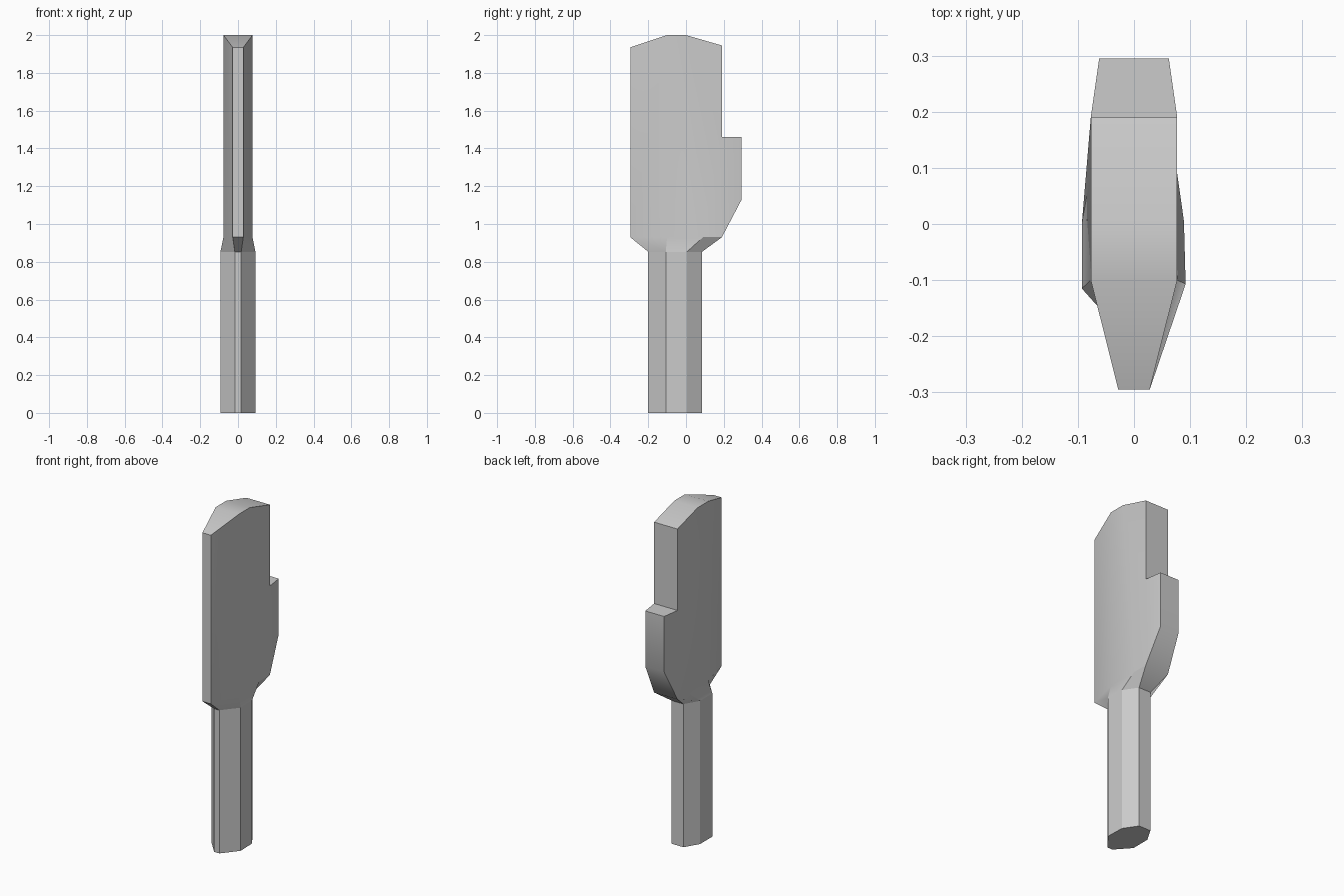
import bpy, bmesh, math

if "Cube" in bpy.data.objects:
    bpy.data.objects.remove(bpy.data.objects["Cube"])

# Handle cross-section (x, y), running round from the front left
SECTION = [(-.017, -.2), (-.093, -.115), (-.093, 0), (-.043, .085),
           (.036, .085), (.089, .005), (.092, -.107), (.017, -.2)]
NECK = 0.853

# Half thickness at each depth position
HALF = {-.295: .028, -.1: .077, 0: .077, .09: .077, .19: .077, .295: .062}

# Blade side panels (y, z) and the outline strip joining both sides
PANELS = [
    [(-.295, .93), (-.1, .93), (-.1, 2), (-.295, 1.935)],
    [(-.1, .93), (.09, .93), (.19, .93), (.19, 1.46), (.19, 1.945), (0, 2), (-.1, 2)],
    [(.19, .93), (.295, 1.13), (.295, 1.46), (.19, 1.46)],
]
OUTLINE = [(.19, .93), (.295, 1.13), (.295, 1.46), (.19, 1.46), (.19, 1.945),
           (0, 2), (-.1, 2), (-.295, 1.935), (-.295, .93)]


def make_object(name, faces):
    """Build a welded, sharp-edged object from lists of face corners."""
    bm = bmesh.new()
    for corners in faces:
        bm.faces.new([bm.verts.new(c) for c in corners])
    bmesh.ops.remove_doubles(bm, verts=bm.verts, dist=1e-4)
    bmesh.ops.recalc_face_normals(bm, faces=bm.faces)
    mesh = bpy.data.meshes.new(name)
    bm.to_mesh(mesh)
    bm.free()
    ob = bpy.data.objects.new(name, mesh)
    bpy.context.collection.objects.link(ob)
    bpy.ops.object.select_all(action='DESELECT')
    ob.select_set(True)
    bpy.context.view_layer.objects.active = ob
    bpy.ops.object.shade_smooth_by_angle(angle=math.radians(30))
    return ob


def side(point, sign):
    y, z = point
    return (sign * HALF[y], y, z)


def bridge(lower, upper):
    n = len(lower)
    return [[lower[i], lower[(i + 1) % n], upper[(i + 1) % n], upper[i]] for i in range(n)]


low = [(x, y, 0) for x, y in SECTION]
neck = [(x, y, NECK) for x, y in SECTION]

# Handle: faceted grip
make_object("handle", bridge(low, neck) + [low, neck])

# Blade: two mirrored sides, rim, and flared shoulder down to the handle
faces = [[side(p, s) for p in panel] for s in (-1, 1) for panel in PANELS]
faces += [[side(a, -1), side(b, -1), side(b, 1), side(a, 1)]
          for a, b in zip(OUTLINE, OUTLINE[1:])]
ys = [-.295, -.1, .09, .19]
shoulder = [side((y, .93), -1) for y in ys] + [side((y, .93), 1) for y in reversed(ys)]
faces += bridge(neck, shoulder) + [neck]
make_object("blade", faces)
